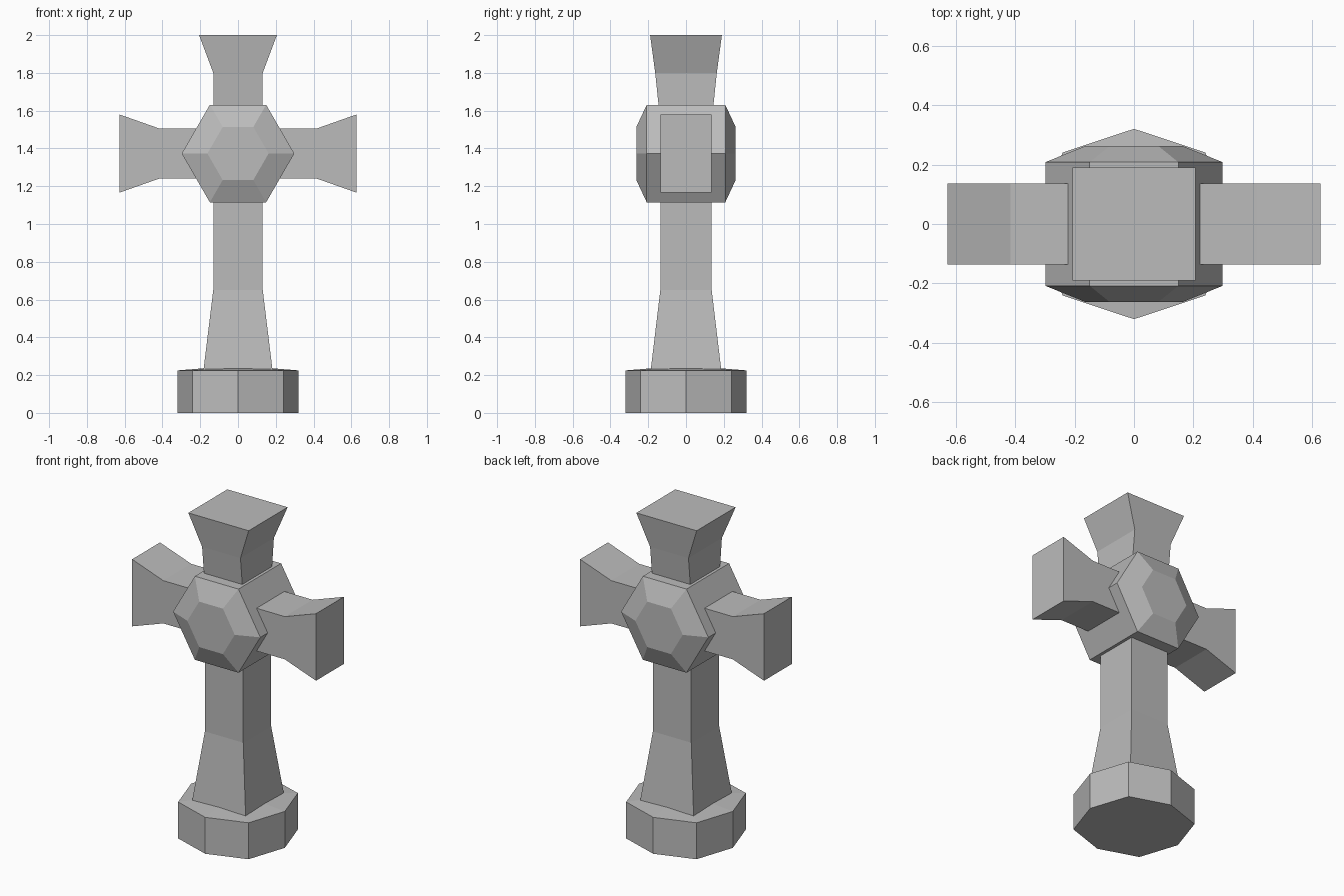
import bpy
import bmesh
from math import cos, sin, radians
from mathutils import Vector

cube = bpy.data.objects.get("Cube")
if cube:
    bpy.data.objects.remove(cube, do_unlink=True)

stone = bpy.data.materials.new("grey stone")
stone.use_nodes = True
stone.diffuse_color = (0.5, 0.5, 0.5, 1)
stone.node_tree.nodes["Principled BSDF"].inputs["Base Color"].default_value = (0.5, 0.5, 0.5, 1)

HUB_Z = 1.373


def loft(name, rings):
    """Bridge matching rings of points and close both ends."""
    bm = bmesh.new()
    loops = [[bm.verts.new(p) for p in ring] for ring in rings]
    for a, b in zip(loops, loops[1:]):
        for i in range(len(a)):
            j = (i + 1) % len(a)
            bm.faces.new((a[i], a[j], b[j], b[i]))
    bm.faces.new(loops[0][::-1])
    bm.faces.new(loops[-1])
    bmesh.ops.recalc_face_normals(bm, faces=bm.faces)
    mesh = bpy.data.meshes.new(name)
    bm.to_mesh(mesh)
    bm.free()
    mesh.materials.append(stone)
    obj = bpy.data.objects.new(name, mesh)
    bpy.context.collection.objects.link(obj)
    return obj


def rectangle(half_a, half_b):
    return [(-half_a, -half_b), (half_a, -half_b), (half_a, half_b), (-half_a, half_b)]


# Octagonal base with a shallow pointed top
def octagon(z, scale=1):
    ring = []
    for i in range(8):
        radius = scale * (0.34 if i % 2 else 0.32)
        angle = radians(45 * i)
        ring.append((radius * cos(angle), radius * sin(angle), z))
    return ring


loft("base", [octagon(0), octagon(0.225), octagon(0.25, 0.02)])

# Square shaft, flared at the foot and the head
shaft = [(0.2, 0.186, 0.19), (0.65, 0.131, 0.136), (1.54, 0.131, 0.136),
         (1.8, 0.131, 0.163), (2.0, 0.206, 0.19)]
loft("shaft", [[(x, y, z) for x, y in rectangle(hx, hy)] for z, hx, hy in shaft])

# Side arms, flared in height only
for name, side in (("left_arm", 1), ("right_arm", -1)):
    arm = [(0.1, 0.132), (0.415, 0.132), (0.628, 0.207)]
    loft(name, [[(side * x, y, HUB_Z + z) for y, z in rectangle(0.136, hz)] for x, hz in arm])


# Hexagonal hub with bevelled front and back
def hexagon(y, radius):
    return [(radius * cos(radians(60 * i)), y, HUB_Z + radius * sin(radians(60 * i)))
            for i in range(6)]


loft("hub", [hexagon(-0.263, 0.162), hexagon(-0.208, 0.298),
             hexagon(0.208, 0.298), hexagon(0.263, 0.162)])
